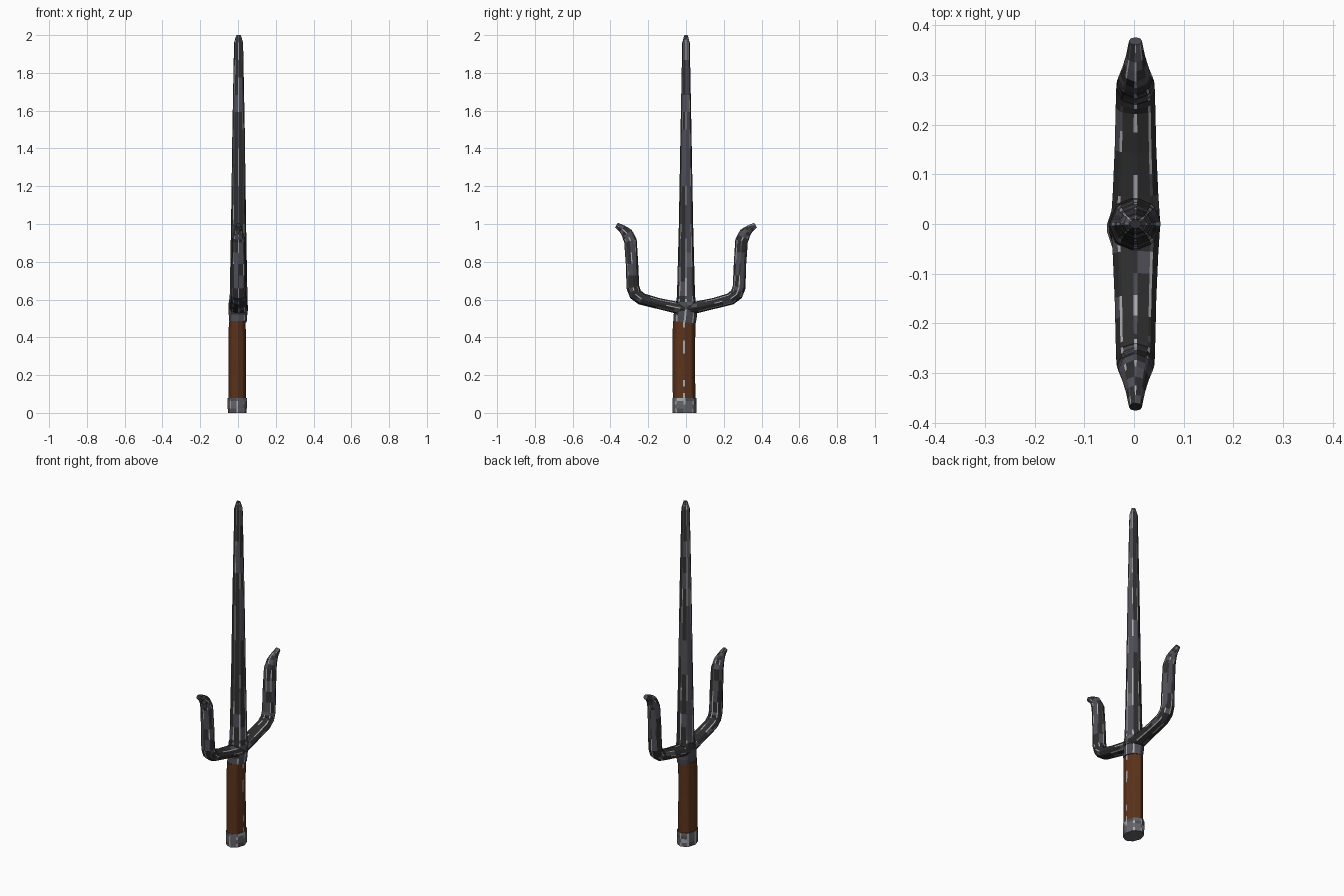
import bpy, bmesh, math, random
from mathutils import Vector

if "Cube" in bpy.data.objects:
    bpy.data.objects.remove(bpy.data.objects["Cube"])

random.seed(4)


def material(name, rgb):
    m = bpy.data.materials.new(name)
    m.diffuse_color = (*rgb, 1)
    m.use_nodes = True
    m.node_tree.nodes["Principled BSDF"].inputs["Base Color"].default_value = m.diffuse_color
    return m


MATS = [material("dark steel", (0.027, 0.027, 0.028)),
        material("blue grey steel", (0.075, 0.075, 0.092)),
        material("bare worn steel", (0.40, 0.40, 0.42)),
        material("brown leather", (0.105, 0.033, 0.011)),
        material("grey cap steel", (0.13, 0.13, 0.145))]
DARK, BLUE, WORN, BROWN, CAP = range(5)

# Octagon with ridges on the axes, each ridge cut to a narrow facet
ANGLES = [math.radians(k * 45 + d) for k in range(8) for d in (-5, 5)]


def sweep(name, stations, rule, steps=1, x0=0.0):
    """Loft rings along (y, z, half width in x, half width in the yz plane)."""
    pts = []
    for a, b in zip(stations, stations[1:]):
        pts += [[p + (q - p) * i / steps for p, q in zip(a, b)] for i in range(steps)]
    pts.append(list(stations[-1]))
    dirs = [Vector((0, b[0] - a[0], b[1] - a[1])).normalized() for a, b in zip(pts, pts[1:])]
    bm = bmesh.new()
    rings = []
    for i, (y, z, rx, rn) in enumerate(pts):
        t = (dirs[max(i - 1, 0)] + dirs[min(i, len(dirs) - 1)]).normalized()
        n = Vector((0, t.z, -t.y))
        c = Vector((x0, y, z))
        rings.append([bm.verts.new(c + Vector((rx * math.cos(a), 0, 0)) + n * rn * math.sin(a))
                      for a in ANGLES])
    count = len(ANGLES)
    for i, (r, s) in enumerate(zip(rings, rings[1:])):
        for k in range(count):
            j = (k + 1) % count
            f = bm.faces.new((r[k], r[j], s[j], s[k]))
            f.material_index = rule(f.calc_center_median(), k % 2 == 0, k)
    for r in (rings[0], rings[-1]):
        f = bm.faces.new(r)
        f.material_index = rule(f.calc_center_median(), False, 0)
    bmesh.ops.recalc_face_normals(bm, faces=bm.faces)
    me = bpy.data.meshes.new(name)
    bm.to_mesh(me)
    bm.free()
    for m in MATS:
        me.materials.append(m)
    ob = bpy.data.objects.new(name, me)
    bpy.context.collection.objects.link(ob)
    return ob


# Wear rules: narrow ridges are often bare, broad faces sometimes blue grey
def blade_rule(c, ridge, k):
    if ridge:
        return WORN if random.random() < 0.45 else BLUE
    if k in (1, 7):                       # faces beside the +x and -x ridges
        return BLUE if random.random() < 0.85 else CAP
    return BLUE if random.random() < (0.4 if k in (9, 15) else 0.15) else DARK


def prong_rule(c, ridge, k):
    if ridge and random.random() < 0.38:
        return WORN
    if c.z > 0.66:                        # upright part is greyer than the arm
        return BLUE if random.random() < 0.6 else DARK
    return BLUE if random.random() < 0.18 else DARK


def grip_rule(c, ridge, k):
    return WORN if k == 0 and random.random() < 0.35 else BROWN


def cap_rule(c, ridge, k):
    pick = random.random()
    if ridge:
        return WORN if pick < 0.6 else CAP
    return WORN if pick < 0.14 else (BLUE if pick < 0.4 else CAP)


# Blade
sweep("blade", [(0, 0.54, 0.050, 0.058), (0, 0.62, 0.047, 0.048), (0, 1.0, 0.040, 0.038),
                (0, 1.5, 0.033, 0.029), (0, 1.96, 0.024, 0.020), (0, 2.0, 0.012, 0.009)],
      blade_rule, steps=5, x0=0.003)

# Two curved side prongs, thicker across x near the hub
PRONG = [(0.0, 0.55, 0.050, 0.034), (0.06, 0.560, 0.046, 0.031), (0.15, 0.580, 0.042, 0.029),
         (0.235, 0.603, 0.040, 0.032), (0.268, 0.628, 0.039, 0.034), (0.281, 0.665, 0.038, 0.034),
         (0.286, 0.79, 0.037, 0.033), (0.294, 0.91, 0.034, 0.034), (0.312, 0.95, 0.027, 0.031),
         (0.338, 0.975, 0.019, 0.021), (0.368, 0.994, 0.013, 0.014)]
for label, s in (("right", 1), ("left", -1)):
    sweep(label + "_prong", [(s * y, z, rx, rn) for y, z, rx, rn in PRONG], prong_rule,
          steps=2, x0=0.003)

# Collar between the grip and the guard
sweep("collar", [(-0.008, 0.48, 0.046, 0.060), (-0.004, 0.515, 0.049, 0.062),
                 (0, 0.56, 0.051, 0.058), (0, 0.60, 0.048, 0.050)],
      lambda c, ridge, k: (WORN if ridge and k in (0, 2, 14) else BLUE) if c.z < 0.54 else DARK)

# Leather grip and metal end cap
sweep("grip", [(-0.010, 0.07, 0.047, 0.060), (-0.012, 0.28, 0.046, 0.060),
               (-0.010, 0.485, 0.045, 0.060)], grip_rule, steps=6, x0=-0.004)
sweep("end_cap", [(-0.008, 0.0, 0.050, 0.063), (-0.008, 0.045, 0.051, 0.065),
                  (-0.008, 0.08, 0.051, 0.064)], cap_rule, steps=2, x0=-0.004)
